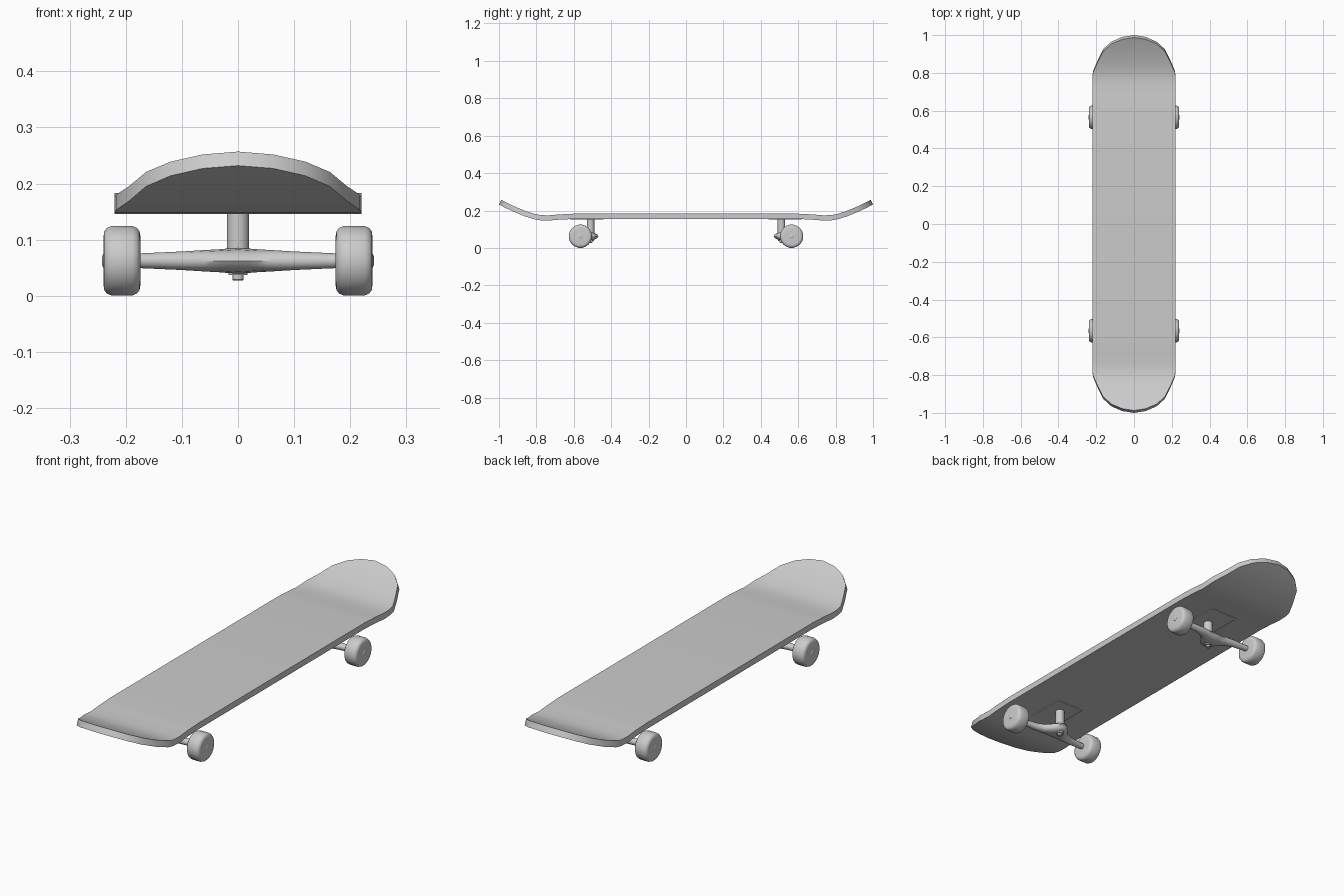
import bpy, bmesh, math
from mathutils import Matrix

if "Cube" in bpy.data.objects:
    bpy.data.objects.remove(bpy.data.objects["Cube"])


def finish(name, bm, angle=35):
    bmesh.ops.remove_doubles(bm, verts=bm.verts, dist=1e-5)
    bmesh.ops.dissolve_degenerate(bm, edges=bm.edges, dist=1e-5)
    bmesh.ops.recalc_face_normals(bm, faces=bm.faces)
    me = bpy.data.meshes.new(name)
    bm.to_mesh(me)
    bm.free()
    ob = bpy.data.objects.new(name, me)
    bpy.context.collection.objects.link(ob)
    bpy.ops.object.select_all(action='DESELECT')
    bpy.context.view_layer.objects.active = ob
    ob.select_set(True)
    bpy.ops.object.shade_smooth_by_angle(angle=math.radians(angle))
    return ob


def loft(name, rings, angle=35):
    """Skin closed rings of points and cap both ends."""
    bm = bmesh.new()
    rows = [[bm.verts.new(p) for p in ring] for ring in rings]
    n = len(rows[0])
    for a, b in zip(rows, rows[1:]):
        for i in range(n):
            j = (i + 1) % n
            bm.faces.new((a[i], a[j], b[j], b[i]))
    bm.faces.new(rows[0])
    bm.faces.new(rows[-1])
    return finish(name, bm, angle)


def lathe_x(name, profile, y, z, seg):
    """Turn (x, radius) pairs about an axis parallel to x."""
    turn = [2 * math.pi * (i + 0.5) / seg for i in range(seg)]
    return loft(name, [[(x, y + r * math.cos(t), z + r * math.sin(t)) for t in turn]
                       for x, r in profile])


def lathe_z(name, profile, y, seg):
    turn = [2 * math.pi * i / seg for i in range(seg)]
    return loft(name, [[(r * math.cos(t), y + r * math.sin(t), z) for t in turn]
                       for z, r in profile])


# Deck: half the side profile as (y, half width, underside z)
half = [(0.60, .22, .155), (0.68, .22, .151), (0.735, .22, .146), (0.78, .22, .148),
        (0.81, .217, .153), (0.865, .193, .170), (0.925, .164, .195),
        (0.965, .12, .214), (0.99, .063, .227), (1.0, 0.0, .232)]
stations = [(-y, w, z) for y, w, z in reversed(half)] + half
thick = 0.028
bm = bmesh.new()
rows = []
for i, (y, w, z) in enumerate(stations):
    a, b = stations[max(i - 1, 0)], stations[min(i + 1, len(stations) - 1)]
    s = math.atan2(b[2] - a[2], b[0] - a[0])
    ty, tz = y - thick * math.sin(s), z + thick * math.cos(s)
    rows.append([bm.verts.new(p) for p in
                 ((-w, y, z), (w, y, z), (w, ty, tz), (-w, ty, tz))])
for a, b in zip(rows, rows[1:]):
    tip = a is rows[0] or b is rows[-1]
    if tip:
        bmesh.ops.remove_doubles(bm, verts=[], dist=1e-5)
    for i in range(4):
        j = (i + 1) % 4
        bm.faces.new((a[i], a[j], b[j], b[i]))
finish("deck", bm, 30)

# Trucks and wheels at both ends
axle_y, axle_z = 0.565, 0.0625
hanger_half = [(0.0, .524, .055, .023), (0.018, .526, .051, .0218), (0.034, .535, .041, .0205),
               (0.06, .553, .024, .019), (0.10, .562, .016, .0165), (0.178, .565, .013, .013)]
hanger = [(-x, c, hy, hz) for x, c, hy, hz in reversed(hanger_half[1:])] + hanger_half
oct_turn = [2 * math.pi * i / 12 for i in range(12)]

for end, label in ((-1, "front"), (1, "back")):
    # Thin mounting plate under the deck
    bm = bmesh.new()
    bmesh.ops.create_cube(bm, size=1, matrix=Matrix.Translation((0, end * .53, .1545))
                          @ Matrix.Diagonal((.14, .18, .006, 1)))
    finish(label + "_base_plate", bm)

    # Hanger, flaring towards the post
    loft(label + "_hanger",
         [[(x, end * (c + hy * math.cos(t)), axle_z + hz * math.sin(t)) for t in oct_turn]
          for x, c, hy, hz in hanger])

    # Post and pivot bolt
    lathe_z(label + "_post", [(.07, .02), (.156, .02)], end * .51, 16)
    lathe_z(label + "_bolt", [(.027, .008), (.029, .01), (.037, .01), (.037, .017),
                              (.041, .017), (.075, .017)], end * .51, 12)

    # Axle with end nuts
    lathe_x(label + "_axle", [(-.242, .009), (-.24, .0125), (-.232, .0125), (-.232, .008),
                              (.232, .008), (.232, .0125), (.24, .0125), (.242, .009)],
            end * axle_y, axle_z, 12)

    # Rounded wheels
    for side, sname in ((-1, "left"), (1, "right")):
        prof = [(.174, .044), (.1755, .053), (.180, .059), (.188, .0625),
                (.226, .0625), (.234, .059), (.2385, .053), (.2395, .044)]
        lathe_x(f"{label}_{sname}_wheel", [(side * x, r) for x, r in prof],
                end * axle_y, axle_z, 20)
